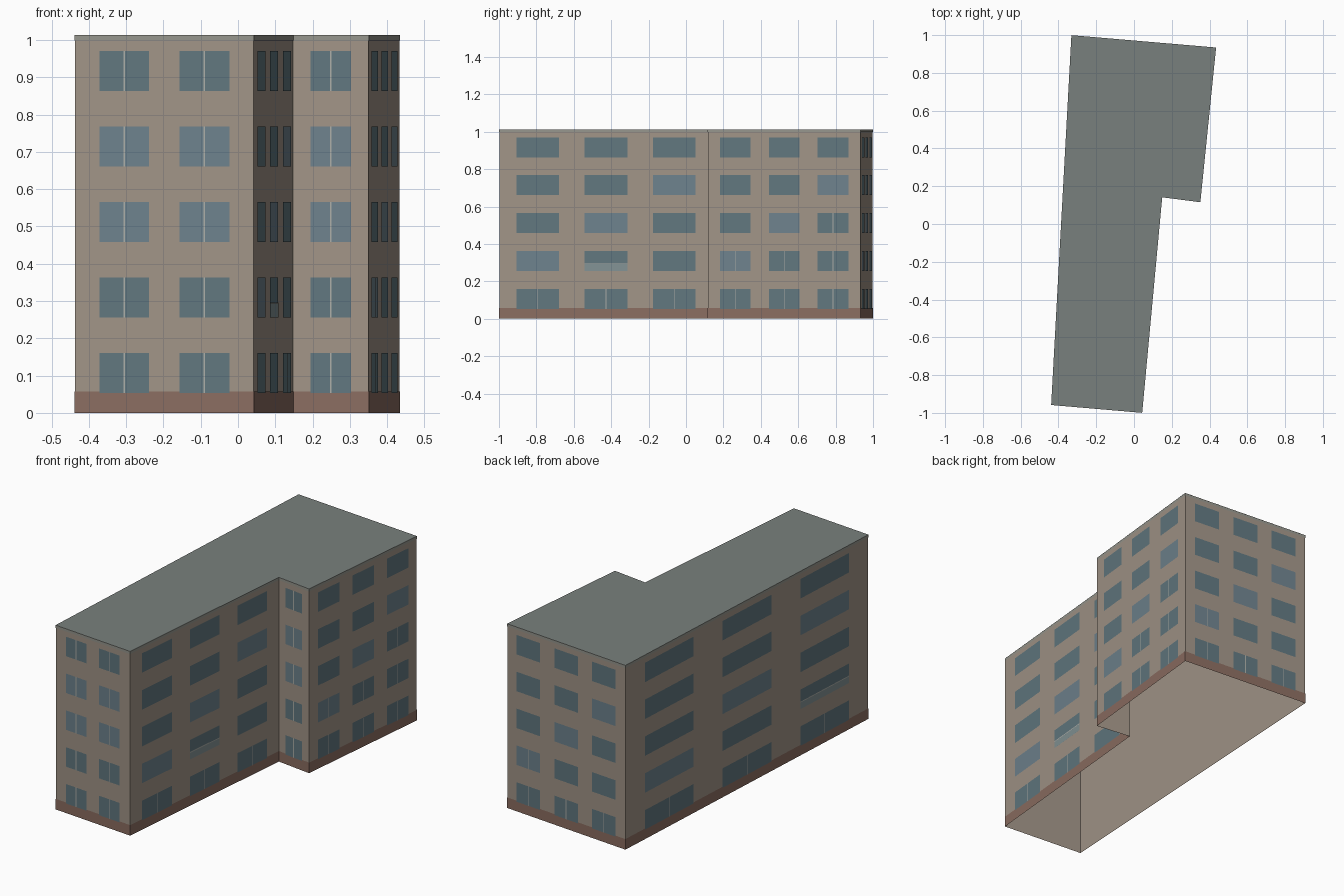
import bpy
from mathutils import Vector

if "Cube" in bpy.data.objects:
    bpy.data.objects.remove(bpy.data.objects["Cube"])

TOP = 1.013
# L-shaped footprint, counter-clockwise from the front left corner
PLAN = [Vector(p) for p in [(-0.437, -0.957), (0.042, -0.998), (0.148, 0.143),
                            (0.35, 0.117), (0.433, 0.933), (-0.33, 0.998)]]
N = len(PLAN)


def material(name, rgb):
    m = bpy.data.materials.new(name)
    m.diffuse_color = [(c / 255 / 12.92 if c < 10 else ((c / 255 + 0.055) / 1.055) ** 2.4)
                       for c in rgb] + [1]
    m.use_nodes = True
    m.node_tree.nodes["Principled BSDF"].inputs["Base Color"].default_value = m.diffuse_color
    return m


def make(name, quads, mat):
    verts, faces = [], []
    for q in quads:
        faces.append(range(len(verts), len(verts) + len(q)))
        verts += q
    me = bpy.data.meshes.new(name)
    me.from_pydata(verts, [], [list(f) for f in faces])
    me.materials.append(mat)
    ob = bpy.data.objects.new(name, me)
    bpy.context.collection.objects.link(ob)
    return ob


def normal(i):
    d = (PLAN[(i + 1) % N] - PLAN[i]).normalized()
    return Vector((d.y, -d.x))


def outline(off):
    # mitred offset of the footprint
    pts = []
    for i in range(N):
        a, b = normal(i - 1), normal(i)
        pts.append(PLAN[i] + (a + b) * off / (1 + a.dot(b)))
    return pts


def ring(z0, z1, off):
    p = outline(off)
    quads = []
    for i in range(N):
        a, b = p[i], p[(i + 1) % N]
        quads.append([(*a, z0), (*b, z0), (*b, z1), (*a, z1)])
    return quads


def panel(wall, t0, t1, z0, z1, off):
    # flat rectangle on a wall, t runs 0..1 along it
    a, b = PLAN[wall], PLAN[(wall + 1) % N]
    p, q = (a.lerp(b, t) + normal(wall) * off for t in (t0, t1))
    return [(*p, z0), (*q, z0), (*q, z1), (*p, z1)]


tan = material("tan_wall", (161, 148, 135))
roof_grey = material("roof_grey", (121, 128, 125))
red = material("plinth_red", (139, 109, 97))
trim = material("trim_grey", (150, 150, 141))
glass = material("glass", (97, 119, 127))
pale_glass = material("pale_glass", (110, 130, 141))
frame = material("frame", (172, 174, 168))
blind = material("blind", (130, 146, 148))

# Shell (open underneath), roof, plinth and top trim
make("walls", ring(0, TOP, 0), tan)
make("roof", [[(*p, TOP) for p in outline(0.0015)]], roof_grey)
make("plinth", ring(0, 0.058, 0.0012), red)
make("top_trim", ring(0.998, TOP, 0.0012), trim)

# Windows: bay spans per wall
THREE = [(0.08, 0.28), (0.4, 0.6), (0.72, 0.92)]
BAYS = [[(0.136, 0.415), (0.585, 0.864)], THREE, [(0.23, 0.77)], THREE, THREE, THREE]
BLINDS = {(1, 1, 1), (5, 1, 2)}
EXTRA_BARS = {(3, 1, 0), (3, 1, 1), (3, 1, 2), (3, 2, 2), (4, 1, 0)}
dark, light, bars, blinds = [], [], [], []
for w, bays in enumerate(BAYS):
    length = (PLAN[(w + 1) % N] - PLAN[w]).length
    for f in range(5):
        z0 = 0.053 + 0.2025 * f
        z1 = z0 + 0.107
        for b, (t0, t1) in enumerate(bays):
            key = (w, f, b)
            pale = f in (2, 3) if w in (0, 2) else f == b + 1
            has_blind = key in BLINDS
            (light if pale and not has_blind else dark).append(panel(w, t0, t1, z0, z1, 0.002))
            if has_blind:
                blinds.append(panel(w, t0, t1, z0, z0 + 0.036, 0.0025))
                bars.append(panel(w, t0, t1, z0 + 0.036, z0 + 0.041, 0.003))
            elif w in (0, 2) or f == 0 or key in EXTRA_BARS:
                m, h = (t0 + t1) / 2, 0.002 / length
                bars.append(panel(w, m - h, m + h, z0, z1, 0.003))
make("windows", dark, glass)
make("pale_windows", light, pale_glass)
make("window_bars", bars, frame)
make("window_blinds", blinds, blind)
